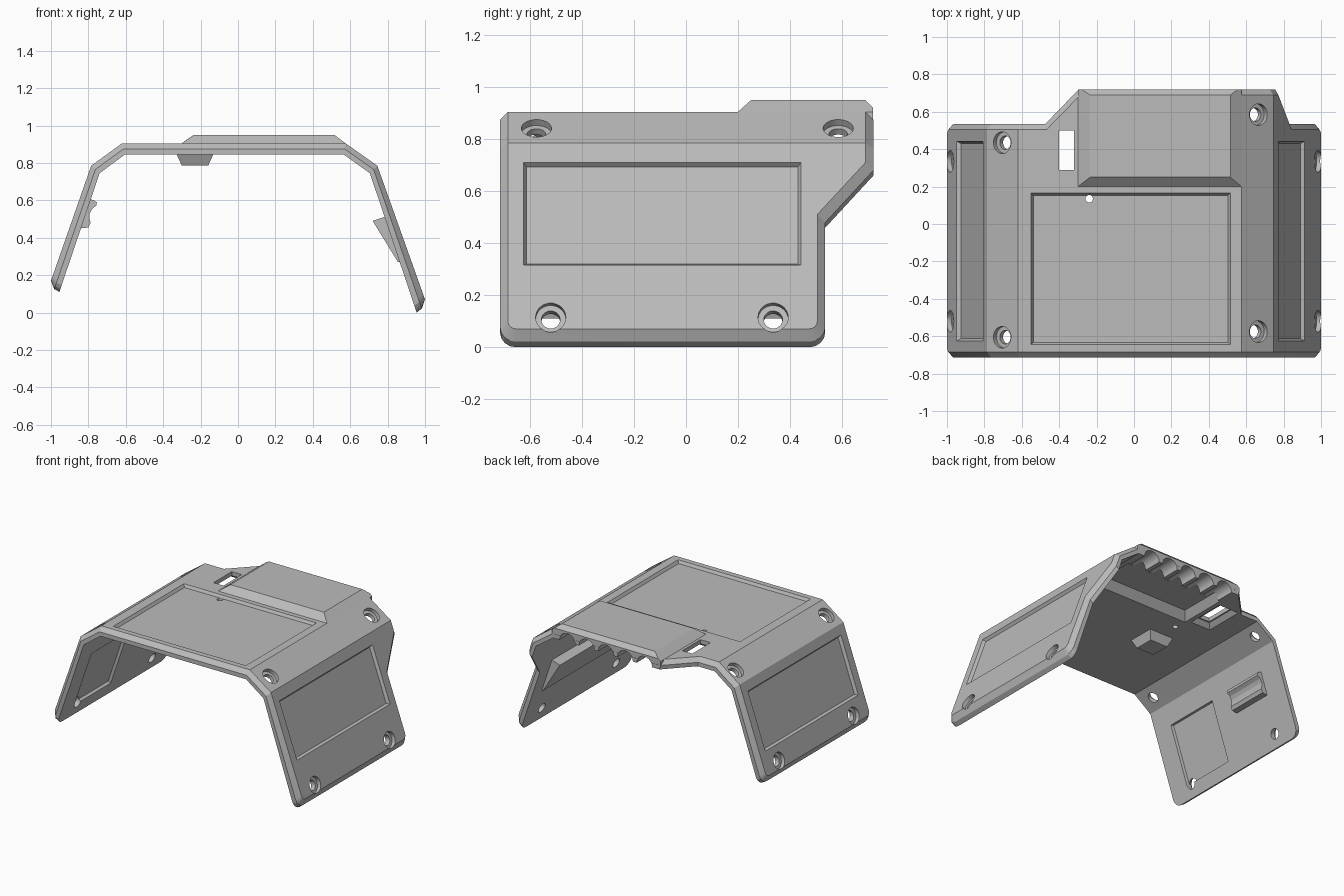
import bpy, bmesh, math
from mathutils import Vector, Matrix

if "Cube" in bpy.data.objects:
    bpy.data.objects.remove(bpy.data.objects["Cube"], do_unlink=True)

grey = bpy.data.materials.new("plain grey")
grey.use_nodes = True
grey.diffuse_color = (0.5, 0.5, 0.5, 1)
grey.node_tree.nodes["Principled BSDF"].inputs["Base Color"].default_value = (0.5, 0.5, 0.5, 1)

# Folded sheet section (x, z): outer and inner lines
OUTER = [Vector(p) for p in ((-1.01, .142), (-.785, .785), (-.62, .905), (.575, .905), (.745, .785), (1.01, .042))]
INNER = [Vector(p) for p in ((-.955, .11), (-.74, .745), (-.605, .845), (.565, .845), (.705, .745), (.955, 0))]
LENGTHS = [(b - a).length for a, b in zip(OUTER, OUTER[1:])]
FOLDS = [sum(LENGTHS[:i]) for i in range(6)]
LEFT_WALL, LEFT_SLOPE, ROOF, RIGHT_SLOPE, RIGHT_WALL = range(5)
CHAMFER = .03


def finish(bm, name):
    bmesh.ops.recalc_face_normals(bm, faces=bm.faces)
    mesh = bpy.data.meshes.new(name)
    bm.to_mesh(mesh)
    bm.free()
    mesh.materials.append(grey)
    obj = bpy.data.objects.new(name, mesh)
    bpy.context.collection.objects.link(obj)
    return obj


def hull(name, points):
    bm = bmesh.new()
    for p in points:
        bm.verts.new(p)
    bmesh.ops.convex_hull(bm, input=bm.verts)
    bmesh.ops.dissolve_limit(bm, angle_limit=.01, verts=bm.verts, edges=bm.edges)
    return finish(bm, name)


def block(x0, x1, y0, y1, z):
    return [(x, y, z) for x in (x0, x1) for y in (y0, y1)]


def extrude_y(name, section, y0, y1):
    bm = bmesh.new()
    face = bm.faces.new([bm.verts.new((x, y0, z)) for x, z in section])
    new = bmesh.ops.extrude_face_region(bm, geom=[face])["geom"]
    bmesh.ops.translate(bm, vec=(0, y1 - y0, 0), verts=[g for g in new if isinstance(g, bmesh.types.BMVert)])
    return finish(bm, name)


def boolean(target, tool, operation="DIFFERENCE"):
    mod = target.modifiers.new("cut", "BOOLEAN")
    mod.operation, mod.solver, mod.object = operation, "EXACT", tool
    tool.hide_render = True
    bpy.context.view_layer.objects.active = target
    bpy.ops.object.modifier_apply(modifier=mod.name)
    bpy.data.objects.remove(tool, do_unlink=True)


def frame(panel, line=OUTER):
    """Panel axes: along the section, along y, outward."""
    a, b = line[panel], line[panel + 1]
    d = (b - a).normalized()
    return Matrix(((d.x, 0, -d.y, a.x), (0, 1, 0, 0), (d.y, 0, d.x, a.y), (0, 0, 0, 1)))


def along(panel, value, axis, line=OUTER):
    """Distance along a panel where x (axis 0) or z (axis 1) has the given value."""
    a, b = line[panel], line[panel + 1]
    return (value - a[axis]) / (b[axis] - a[axis]) * (b - a).length


# Flat outline of the sheet: distance along section, y
def at(panel, fraction):
    return FOLDS[panel] + fraction * LENGTHS[panel]


def corner(s, y, sx, sy, r=.06):
    """Rounded corner; sx, sy point outward."""
    pts = [Vector((s + sx * r * (math.sin(a) - 1), y + sy * r * (math.cos(a) - 1)))
           for a in (math.pi / 8 * i for i in range(5))]
    return pts if sx * sy < 0 else pts[::-1]


END = FOLDS[-1]
outline = corner(0, -.715, -1, -1) + corner(END, -.715, 1, -1) + corner(END, .535, 1, 1)
outline += [Vector(p) for p in ((at(RIGHT_WALL, .384), .535), (at(RIGHT_WALL, .115), .72),
                                (at(ROOF, .268), .72), (at(ROOF, .117), .535))]
outline += corner(0, .535, -1, 1)


def inset(poly, amount):
    out = []
    for i, p in enumerate(poly):
        a = (p - poly[i - 1]).normalized()
        b = (poly[(i + 1) % len(poly)] - p).normalized()
        na, nb = Vector((-a.y, a.x)), Vector((-b.y, b.x))
        out.append(p + (na + nb) * amount / (1 + na.dot(nb)))
    return out


def split_at_folds(poly):
    out = []
    for i, p in enumerate(poly):
        q = poly[(i + 1) % len(poly)]
        out.append(p)
        crossed = [f for f in FOLDS[1:-1] if min(p.x, q.x) < f < max(p.x, q.x)]
        for f in sorted(crossed, reverse=q.x < p.x):
            out.append(p.lerp(q, (f - p.x) / (q.x - p.x)))
    return out


def fold(p, depth):
    k = max(i for i in range(5) if i == 0 or p.x >= FOLDS[i] - 1e-5)
    t = (p.x - FOLDS[k]) / LENGTHS[k]
    xz = OUTER[k].lerp(OUTER[k + 1], t).lerp(INNER[k].lerp(INNER[k + 1], t), depth)
    return (xz.x, p.y, xz.y)


# Folded shell with chamfered outer rim
full, small = split_at_folds(outline), split_at_folds(inset(outline, CHAMFER))
bm = bmesh.new()
rings = [[bm.verts.new(fold(p, d)) for p in ring] for ring, d in ((small, 0), (full, .5), (full, 1))]
for r0, r1 in zip(rings, rings[1:]):
    for i in range(len(r0)):
        bm.faces.new((r0[i - 1], r0[i], r1[i], r1[i - 1]))
for ring, flat in ((rings[0], small), (rings[2], full)):
    for k in range(5):
        bm.faces.new([v for v, p in zip(ring, flat) if FOLDS[k] - 1e-5 <= p.x <= FOLDS[k + 1] + 1e-5])
shell = finish(bm, "folded_shell")

# Raised rear housing, hollow underneath
raised = hull("raised_housing", block(-.30, .575, .2, .7195, .865) + block(-.30, .575, .2, .7195, .905)
              + block(-.28, .555, .25, .7195, .92) + block(-.235, .515, .25, .69, .95))
boolean(shell, raised, "UNION")
boolean(shell, hull("cavity", block(-.26, .54, .21, .58, .83) + block(-.21, .49, .27, .58, .9)))

# Cable channels through the rear edge
for i in range(5):
    section = [(.14 + (i - 2) * .155 + .062 * math.cos(a), .845 + .062 * math.sin(a))
               for a in (math.tau * j / 24 for j in range(24))]
    boolean(shell, extrude_y("channel", section, .5, .8))


# Shallow panels with sloping borders
def pocket(panel, lo, hi, axis, y0, y1, depth=.02, line=OUTER, side=1, slope=.012):
    u0, u1 = sorted((along(panel, lo, axis, line), along(panel, hi, axis, line)))
    pts = block(u0 + slope, u1 - slope, y0 + slope, y1 - slope, -depth * side)
    pts += block(u0, u1, y0, y1, 0) + block(u0, u1, y0, y1, .02 * side)
    m = frame(panel, line)
    boolean(shell, hull("pocket", [m @ Vector(p) for p in pts]))


pocket(ROOF, -.55, .515, 0, -.645, .165)
pocket(LEFT_WALL, .32, .72, 1, -.625, .442)
pocket(RIGHT_WALL, .315, .71, 1, -.625, .442)
pocket(LEFT_WALL, .2, .61, 1, -.56, -.14, line=INNER, side=-1, slope=.004)

# Slot with a wider recess below
pocket(ROOF, -.4, -.32, 0, .29, .5, depth=.1, slope=0)
pocket(ROOF, -.44, -.28, 0, .25, .54, depth=.03, line=INNER, side=-1, slope=.03)


# Round holes
def drill(panel, u, y, radius, top, bottom):
    bm = bmesh.new()
    place = frame(panel) @ Matrix.Translation((u, y, (top + bottom) / 2))
    bmesh.ops.create_cone(bm, cap_ends=True, segments=32, radius1=radius, radius2=radius,
                          depth=top - bottom, matrix=place)
    boolean(shell, finish(bm, "drill"))


SCREWS = [(LEFT_SLOPE, -.705, 0, .435), (LEFT_SLOPE, -.705, 0, -.605),
          (RIGHT_SLOPE, .665, 0, .585), (RIGHT_SLOPE, .665, 0, -.575),
          (LEFT_WALL, .22, 1, .335), (LEFT_WALL, .22, 1, -.52),
          (RIGHT_WALL, .115, 1, .335), (RIGHT_WALL, .115, 1, -.52)]
for panel, value, axis, y in SCREWS:
    u = along(panel, value, axis)
    drill(panel, u, y, .058, .05, -.028)
    drill(panel, u, y, .036, .05, -.12)
drill(ROOF, along(ROOF, -.24, 0), .135, .02, .05, -.12)

# Inner fittings
frustum = hull("roof_boss", block(-.33, -.13, -.19, .01, .85) + block(-.3, -.16, -.16, -.02, .785))
ledge = extrude_y("wall_ledge", [(.72, .49), (.785, .512), (.8, .5), (.875, .27), (.855, .27)], -.5, .42)
cradle = extrude_y("wall_cradle", [(-.81, .61), (-.775, .602), (-.755, .59), (-.757, .572), (-.78, .555), (-.793, .53),
                                   (-.795, .505), (-.788, .48), (-.8, .455), (-.845, .45), (-.85, .48)], .05, .36)

for obj in (shell, frustum, ledge, cradle):
    bpy.ops.object.select_all(action="DESELECT")
    obj.select_set(True)
    bpy.context.view_layer.objects.active = obj
    bpy.ops.object.shade_smooth_by_angle(angle=math.radians(20))
